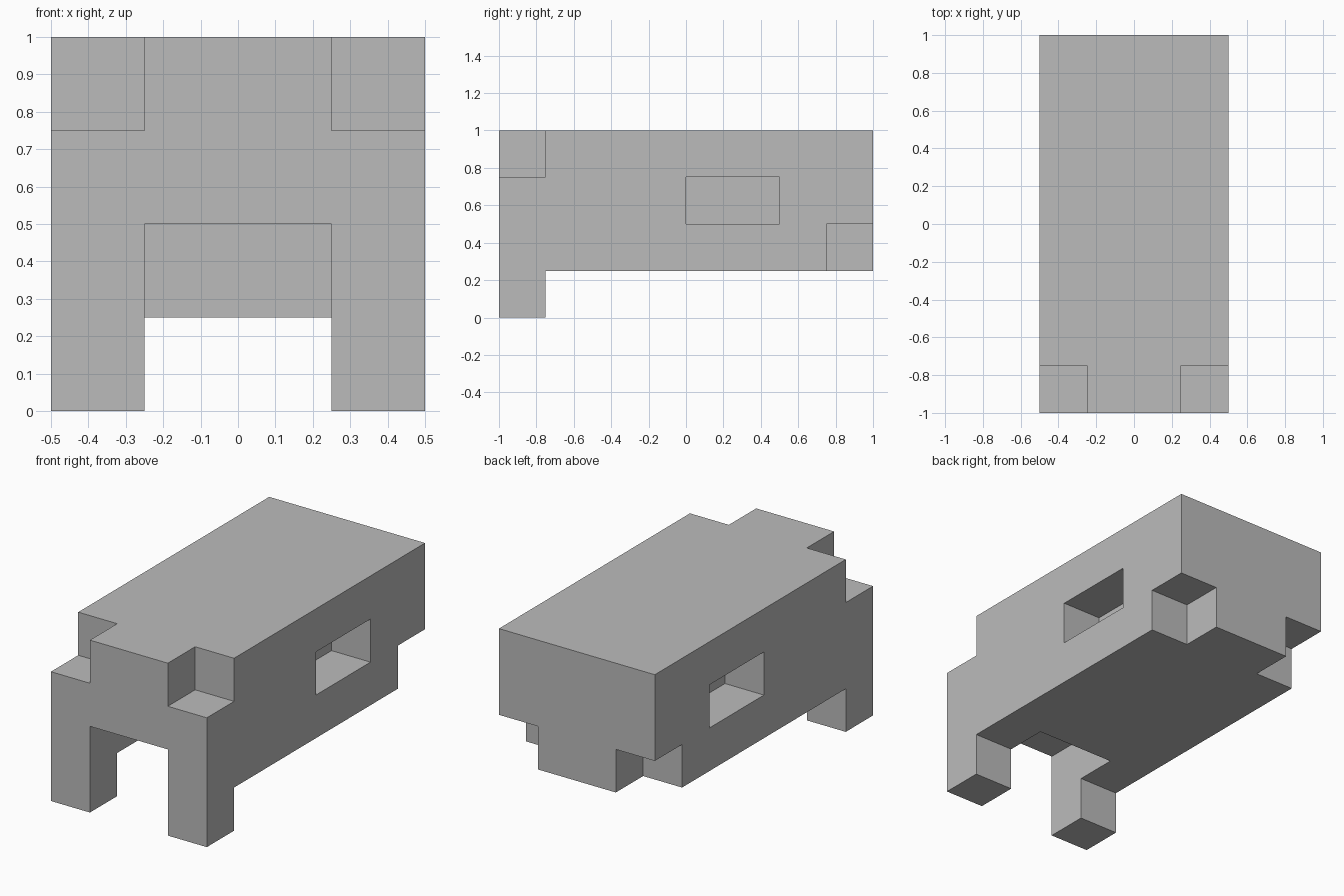
import bpy
import bmesh
from mathutils import Vector

cube = bpy.data.objects.get("Cube")
if cube:
    bpy.data.objects.remove(cube, do_unlink=True)

U = 0.25       # grid unit of the blocky design
OVER = 0.1     # cutters reach this far past the outer faces

grey = bpy.data.materials.new("plain grey")
grey.use_nodes = True
colour = (0.5, 0.5, 0.5, 1)
grey.diffuse_color = colour
grey.node_tree.nodes["Principled BSDF"].inputs["Base Color"].default_value = colour


def box(name, low, high):
    """Box between two opposite corners."""
    low, high = Vector(low), Vector(high)
    bm = bmesh.new()
    bmesh.ops.create_cube(bm, size=1)
    bmesh.ops.scale(bm, vec=high - low, verts=bm.verts)
    bmesh.ops.translate(bm, vec=(low + high) / 2, verts=bm.verts)
    mesh = bpy.data.meshes.new(name)
    bm.to_mesh(mesh)
    bm.free()
    mesh.materials.append(grey)
    obj = bpy.data.objects.new(name, mesh)
    bpy.context.collection.objects.link(obj)
    return obj


def cut(target, low, high):
    """Subtract a box, then discard the cutter."""
    cutter = box("cutter", low, high)
    cutter.hide_render = True
    mod = target.modifiers.new("cut", "BOOLEAN")
    mod.operation = "DIFFERENCE"
    mod.solver = "EXACT"
    mod.object = cutter
    bpy.context.view_layer.objects.active = target
    bpy.ops.object.modifier_apply(modifier=mod.name)
    bpy.data.objects.remove(cutter, do_unlink=True)


def cut_both_sides(target, low, high):
    """Subtract a box on +x and its mirror on -x."""
    cut(target, low, high)
    cut(target, (-high[0], low[1], low[2]), (-low[0], high[1], high[2]))


W, L, H = 2 * U, 4 * U, 4 * U      # half width, half length, height
body = box("body_with_front_legs", (-W, -L, 0), (W, L, H))

# Clearance under the belly, behind the front legs
cut(body, (-W - OVER, -3 * U, -OVER), (W + OVER, L + OVER, U))
# Arch between the front legs
cut(body, (-U, -L - OVER, -OVER), (U, -2 * U, 2 * U))
# Upper front corner notches
cut_both_sides(body, (U, -L - OVER, 3 * U), (W + OVER, -3 * U, H + OVER))
# Lower rear corner notches
cut_both_sides(body, (U, 3 * U, 0), (W + OVER, L + OVER, 2 * U))
# Side window recesses
cut_both_sides(body, (U, 0, 2 * U), (W + OVER, 2 * U, 3 * U))

# Tidy the result to clean flat faces
bm = bmesh.new()
bm.from_mesh(body.data)
bmesh.ops.remove_doubles(bm, verts=bm.verts, dist=0.0001)
for face in bm.faces:
    face.smooth = False
    face.material_index = 0
bm.to_mesh(body.data)
bm.free()
